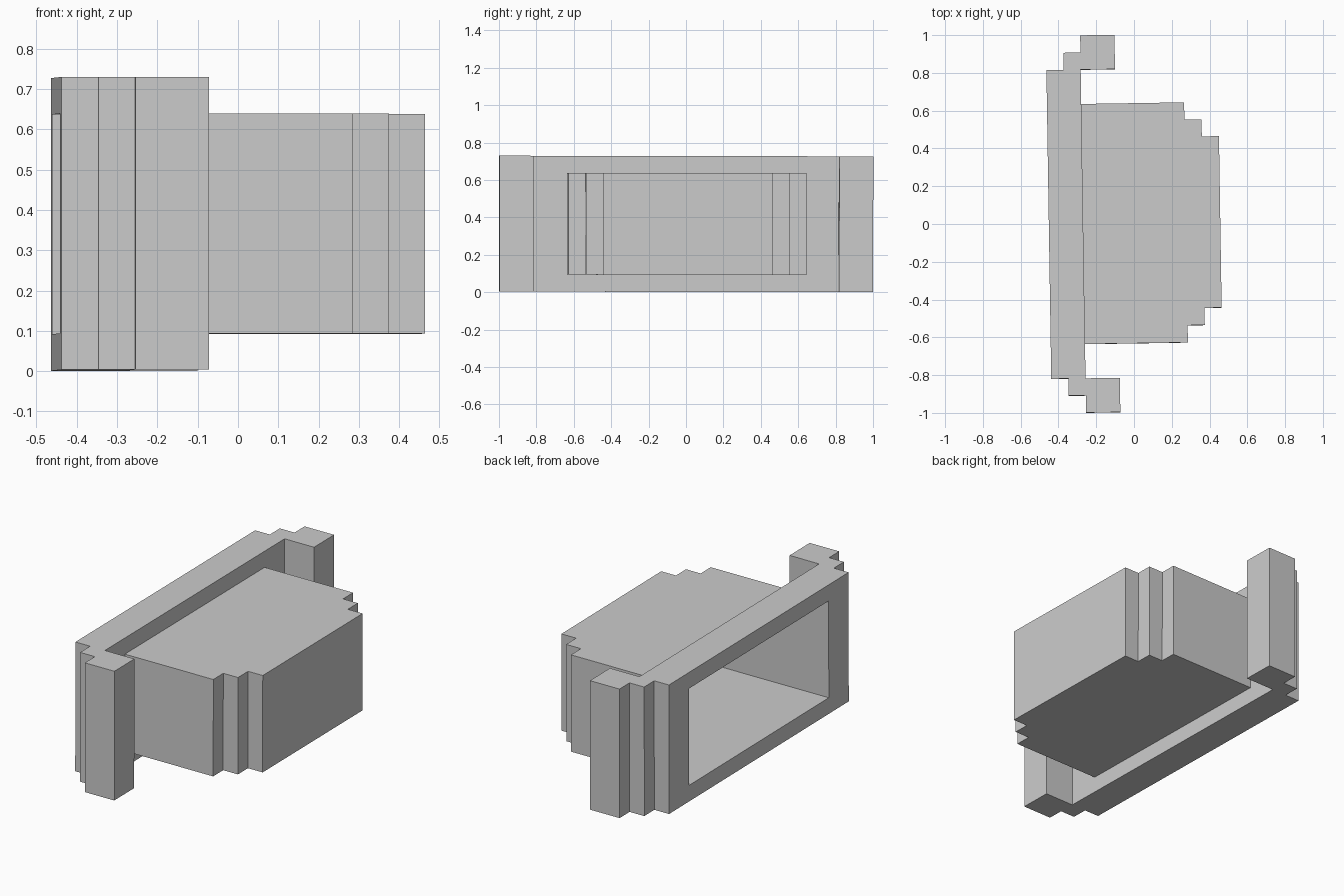
import bpy, bmesh
from mathutils import Matrix, Euler

if "Cube" in bpy.data.objects:
    bpy.data.objects.remove(bpy.data.objects["Cube"])

U = 0.0908  # grid module that every step follows
PLACE = (Matrix.Translation((0.003, 0.003, 0.002))
         @ Euler((-0.0018, 0, 0.0157)).to_matrix().to_4x4())


def mirrored(half):
    """Close a half outline (y >= 0) by mirroring it across y = 0."""
    return half + [(x, -y) for x, y in reversed(half)]


def prism(name, outline, z0, z1, open_back=None):
    """Extrude an outline in module units; optionally drop the wall at x = open_back."""
    bm = bmesh.new()
    base = bm.faces.new([bm.verts.new((x * U, y * U, z0 * U)) for x, y in outline])
    ext = bmesh.ops.extrude_face_region(bm, geom=[base], use_keep_orig=True)
    top = [v for v in ext["geom"] if isinstance(v, bmesh.types.BMVert)]
    bmesh.ops.translate(bm, verts=top, vec=(0, 0, (z1 - z0) * U))
    bmesh.ops.recalc_face_normals(bm, faces=bm.faces)
    if open_back is not None:
        wall = [f for f in bm.faces
                if all(abs(v.co.x - open_back * U) < 1e-5 for v in f.verts)]
        bmesh.ops.delete(bm, geom=wall, context='FACES_ONLY')
    mesh = bpy.data.meshes.new(name)
    bm.to_mesh(mesh)
    bm.free()
    obj = bpy.data.objects.new(name, mesh)
    bpy.context.collection.objects.link(obj)
    obj.matrix_world = PLACE
    return obj


# Back frame with stepped wings wrapping forward at both ends
wing = [(-3, 9), (-1, 9), (-1, 11), (-3, 11), (-3, 10), (-4, 10), (-4, 9), (-5, 9)]
frame = prism("back_frame", mirrored(wing), 0, 8)

# Rectangular window through the frame
cutter = prism("window_cutter", mirrored([(-6, 7), (-2, 7)]), 1, 7)
cut = frame.modifiers.new("window", 'BOOLEAN')
cut.operation = 'DIFFERENCE'
cut.solver = 'EXACT'
cut.object = cutter
bpy.context.view_layer.update()
baked = bpy.data.meshes.new_from_object(
    frame.evaluated_get(bpy.context.evaluated_depsgraph_get()))
frame.modifiers.clear()
frame.data = baked
bpy.data.objects.remove(cutter)

# Hollow tray with stepped front corners, open toward the window
corner = [(-3, 7), (3, 7), (3, 6), (4, 6), (4, 5), (5, 5)]
prism("hollow_tray", mirrored(corner), 1, 7, open_back=-3)
